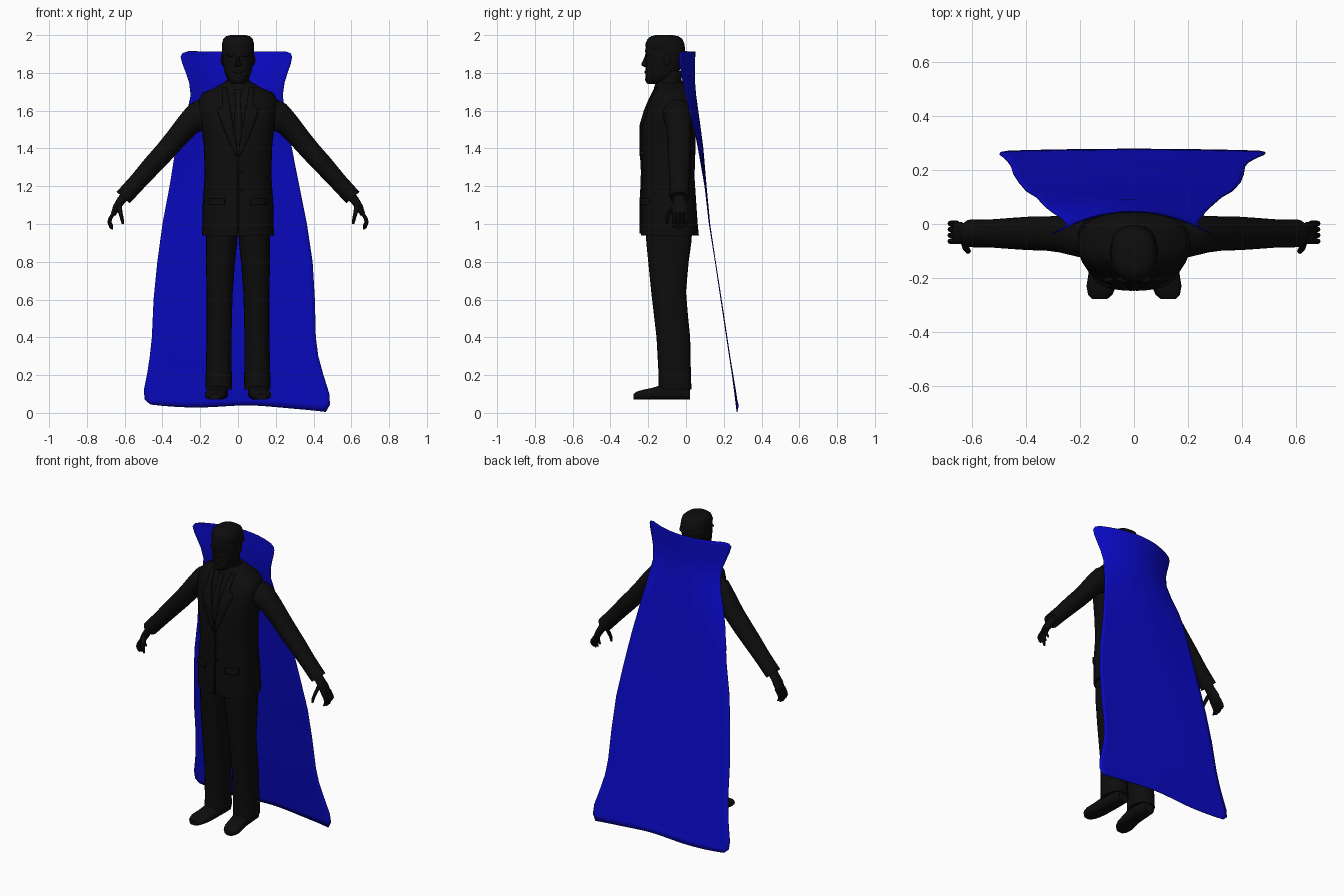
import bpy, bmesh, math
from mathutils import Vector

X, Y, Z = Vector((1, 0, 0)), Vector((0, 1, 0)), Vector((0, 0, 1))


def material(name, rgb):
    m = bpy.data.materials.new(name)
    m.diffuse_color = (*rgb, 1)
    return m


BLACK = material("black cloth", (0.004, 0.004, 0.004))
BLUE = material("blue cape", (0.003, 0.003, 0.58))


def finish(name, bm, mat=BLACK, mirror=False, thick=0, angle=40):
    bmesh.ops.recalc_face_normals(bm, faces=bm.faces)
    me = bpy.data.meshes.new(name)
    bm.to_mesh(me)
    bm.free()
    ob = bpy.data.objects.new(name, me)
    bpy.context.collection.objects.link(ob)
    me.materials.append(mat)
    if thick:
        s = ob.modifiers.new("thickness", 'SOLIDIFY')
        s.thickness, s.offset = thick, 0
    if mirror:
        ob.modifiers.new("mirror", 'MIRROR').use_mirror_merge = False
    bpy.context.view_layer.objects.active = ob
    ob.select_set(True)
    bpy.ops.object.shade_smooth_by_angle(angle=math.radians(angle))
    ob.select_set(False)
    return ob


def loft(name, rings, u=X, v=Y, p=2.0, n=24, mirror=False):
    """Skin through superellipse rings given as (centre, half width, half depth)."""
    bm = bmesh.new()
    loops = []
    for c, ru, rv in rings:
        loop = []
        for i in range(n):
            a = 2 * math.pi * i / n
            cu, sv = math.cos(a), math.sin(a)
            pu = math.copysign(abs(cu) ** (2 / p), cu) * ru
            pv = math.copysign(abs(sv) ** (2 / p), sv) * rv
            loop.append(bm.verts.new(Vector(c) + u * pu + v * pv))
        loops.append(loop)
    for a, b in zip(loops, loops[1:]):
        for i in range(n):
            j = (i + 1) % n
            bm.faces.new((a[i], a[j], b[j], b[i]))
    bm.faces.new(loops[0])
    bm.faces.new(loops[-1])
    return finish(name, bm, mirror=mirror)


def upright(name, rows, x=0, **kw):
    """Vertical loft from (z, half width, front y, back y [, centre x])."""
    return loft(name, [((r[4] if len(r) > 4 else x, (r[2] + r[3]) / 2, r[0]),
                        r[1], (r[3] - r[2]) / 2) for r in rows], **kw)


def ball(name, c, r, mirror=False):
    bm = bmesh.new()
    bmesh.ops.create_uvsphere(bm, u_segments=12, v_segments=8, radius=1)
    for vert in bm.verts:
        vert.co = Vector(c) + Vector([a * b for a, b in zip(vert.co, r)])
    return finish(name, bm, mirror=mirror)


# Jacket body
JACKET = [(0.94, .19, -.238, .068), (1.0, .189, -.24, .062), (1.1, .187, -.24, .055),
          (1.25, .177, -.23, .045), (1.4, .18, -.238, .05), (1.52, .193, -.238, .05),
          (1.6, .205, -.215, .05), (1.66, .207, -.19, .045), (1.695, .185, -.172, .036),
          (1.72, .125, -.16, .022), (1.75, .075, -.155, -.005)]
upright("jacket", JACKET, p=2.4, n=32)


def chest_y(x, z):
    """Front surface of the jacket at x, z."""
    for a, b in zip(JACKET, JACKET[1:]):
        if z <= b[0]:
            t = (z - a[0]) / (b[0] - a[0])
            rx, yf, yb = [a[i] + (b[i] - a[i]) * t for i in (1, 2, 3)]
            k = max(0, 1 - min(1, abs(x) / rx) ** 2.4) ** (1 / 2.4)
            return (yf + yb) / 2 - (yb - yf) / 2 * k
    return JACKET[-1][2]


def plate(name, rows, mirror=False, lift=.005, steps=5):
    """Thin panel on the chest from (z, inner x, outer x)."""
    bm = bmesh.new()
    grid = []
    for a, b in zip(rows, rows[1:]):
        for k in range(steps + (b is rows[-1])):
            z, x0, x1 = [a[i] + (b[i] - a[i]) * k / steps for i in range(3)]
            xs = [x0 + (x1 - x0) * j / 4 for j in range(5)]
            grid.append([bm.verts.new((x, chest_y(x, z) - lift, z)) for x in xs])
    for a, b in zip(grid, grid[1:]):
        for j in range(4):
            bm.faces.new((a[j], a[j + 1], b[j + 1], b[j]))
    finish(name, bm, mirror=mirror, thick=.009)


# Jacket details
plate("lapel", [(1.36, 0, .012), (1.5, .022, .075), (1.6, .04, .11), (1.63, .045, .08),
                (1.72, .06, .085)], mirror=True)
plate("tie", [(1.42, -.012, .012), (1.5, -.022, .022), (1.67, -.013, .013),
              (1.71, -.02, .02)], lift=.003)
plate("pocket_flap", [(1.1, .07, .15), (1.135, .07, .15)], mirror=True)
plate("jacket_front_edge", [(.95, -.004, .004), (1.36, -.004, .004)], lift=.003)
for z in (1.18, 1.28):
    ball("button", (.015, chest_y(.015, z) - .003, z), (.009, .005, .009))

# Neck, shirt collar and head
upright("neck", [(1.68, .06, -.155, -.02), (1.74, .058, -.15, -.025), (1.81, .06, -.15, -.02)])
upright("shirt_collar", [(1.70, .085, -.175, .0), (1.735, .074, -.165, -.01), (1.76, .066, -.155, -.018)])
upright("head", [(1.74, .025, -.2, -.15), (1.75, .043, -.211, -.11), (1.77, .058, -.214, -.07),
                 (1.80, .07, -.213, -.04), (1.84, .079, -.214, -.022), (1.88, .082, -.215, -.012),
                 (1.92, .083, -.216, -.008), (1.95, .081, -.21, -.012), (1.975, .076, -.2, -.022),
                 (1.99, .064, -.185, -.04), (1.997, .04, -.16, -.07)], p=2.2)
upright("hair", [(1.90, .084, -.15, -.005), (1.925, .086, -.212, -.004), (1.955, .084, -.215, -.009),
                 (1.98, .078, -.203, -.02), (1.994, .064, -.186, -.04), (2.0, .04, -.16, -.07)], p=2.3)
upright("nose", [(1.832, .014, -.222, -.19), (1.84, .017, -.238, -.19),
                 (1.85, .013, -.237, -.19), (1.89, .008, -.217, -.19)], n=10)
ball("brow", (.034, -.205, 1.893), (.026, .012, .008), mirror=True)
ball("lips", (0, -.211, 1.805), (.024, .009, .009))
ball("chin", (0, -.203, 1.765), (.024, .014, .016))
ball("ear", (.083, -.1, 1.87), (.009, .018, .03), mirror=True)

# Sleeves, with a slightly flared cuff
PERP = Vector((.76, 0, .65))
loft("sleeve", [((.15, -.045, 1.61), .075, .07), ((.19, -.045, 1.58), .085, .08),
                ((.225, -.042, 1.555), .076, .075), ((.27, -.038, 1.52), .063, .068),
                ((.33, -.035, 1.45), .057, .063), ((.39, -.035, 1.38), .054, .062),
                ((.45, -.035, 1.315), .052, .058), ((.53, -.035, 1.225), .047, .052),
                ((.608, -.035, 1.14), .046, .051)], u=PERP, mirror=True, n=20)

# Hands
loft("palm", [((.59, -.035, 1.16), .026, .032), ((.622, -.035, 1.12), .023, .034),
              ((.645, -.033, 1.085), .02, .042), ((.662, -.032, 1.05), .014, .041)],
     u=PERP, mirror=True, n=14)
for i in range(4):
    y, d = -.064 + .022 * i, (.008, 0, .003, .018)[i]
    loft("finger", [((.657, y, 1.06), .012, .011), ((.676, y, 1.03), .011, .011),
                    ((.681, y, 1.005 + d / 2), .01, .01), ((.672, y, .98 + d), .009, .008),
                    ((.666, y, .972 + d), .004, .004)], mirror=True, n=8)
loft("thumb", [((.63, -.06, 1.1), .015, .015), ((.624, -.088, 1.065), .012, .013),
               ((.615, -.1, 1.03), .01, .011), ((.61, -.1, 1.0), .006, .006)], mirror=True, n=8)

# Trousers and shoes
upright("trouser_leg", [(.125, .071, -.145, .029, .102), (.2, .069, -.145, .026, .102),
                        (.4, .066, -.156, .022, .1), (.52, .067, -.17, .01, .099),
                        (.64, .069, -.184, .0, .097), (.8, .077, -.2, .014, .093),
                        (.9, .082, -.21, .028, .087), (1.0, .084, -.215, .035, .085)],
        p=2.4, mirror=True)
SHOE = [(.022, .1, .036, .125), (.01, .1, .045, .14), (-.05, .102, .05, .15), (-.13, .106, .052, .148),
        (-.18, .113, .055, .132), (-.23, .121, .055, .122), (-.262, .125, .045, .112),
        (-.278, .127, .028, .1)]
loft("shoe", [((x, y, (.07 + top) / 2), rx, (top - .07) / 2) for y, x, rx, top in SHOE],
     v=Z, p=2.8, mirror=True, n=20)

# Cape with a standing collar: z, left x, right x, middle y, edge y
CAPE = [(.0, -.465, .465, .277, .27), (.04, -.495, .487, .27, .265), (.1, -.498, .483, .262, .258),
        (.2, -.48, .452, .247, .245), (.3, -.467, .425, .232, .23), (.4, -.456, .412, .217, .215),
        (.6, -.447, .407, .187, .185), (.8, -.427, .395, .156, .155), (1.0, -.4, .365, .126, .123),
        (1.2, -.362, .325, .107, .1), (1.4, -.33, .285, .09, .065), (1.5, -.305, .265, .077, .045),
        (1.6, -.268, .248, .063, .02), (1.68, -.25, .236, .052, .0), (1.75, -.258, .246, .046, -.015),
        (1.8, -.275, .262, .045, -.025), (1.85, -.294, .279, .046, -.033),
        (1.885, -.303, .286, .047, -.036), (1.905, -.293, .277, .047, -.03), (1.914, -.262, .25, .047, -.018)]
bm = bmesh.new()
grid, N = [], 32
for k, (z, xl, xr, ym, ye) in enumerate(CAPE):
    row = []
    for i in range(N + 1):
        u = 2 * i / N - 1
        hem = .025 - .02 * u ** 3 + .015 * math.exp(-((u - .1) / .4) ** 2)
        zz = hem if k == 0 else z + hem * max(0, 1 - z / .3) * .8
        row.append(bm.verts.new(((xl + xr) / 2 + u * (xr - xl) / 2, ym + (ye - ym) * u * u, zz)))
    grid.append(row)
for a, b in zip(grid, grid[1:]):
    for i in range(N):
        bm.faces.new((a[i], a[i + 1], b[i + 1], b[i]))
finish("cape", bm, BLUE, thick=.004, angle=60)
